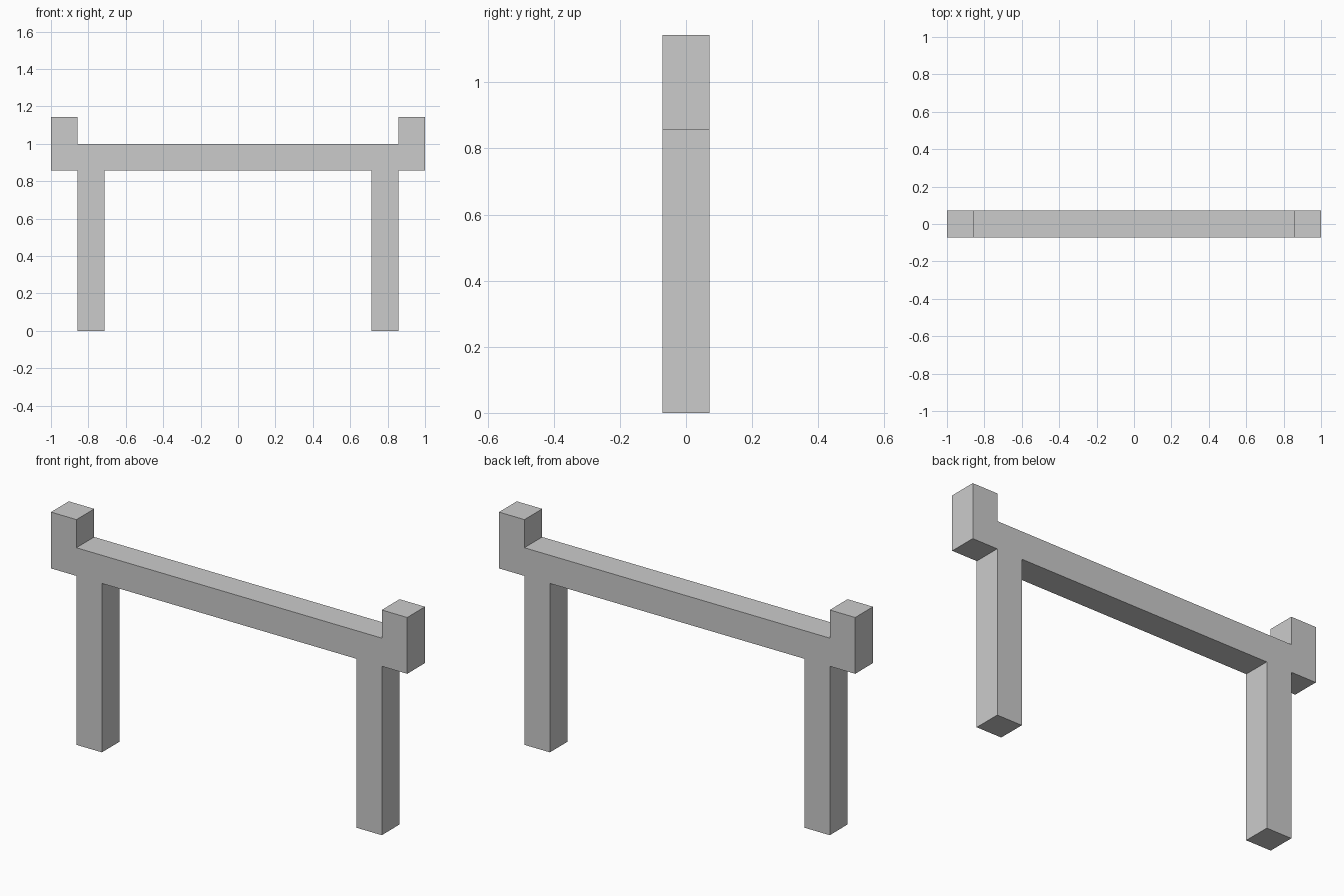
import bpy
import bmesh

if "Cube" in bpy.data.objects:
    bpy.data.objects.remove(bpy.data.objects["Cube"])

U = 1 / 7  # square section of every bar

# Right half of the front outline, from inner underside round to the top, in bar widths
half = [(5, 6), (5, 0), (6, 0), (6, 6), (7, 6), (7, 8), (6, 8), (6, 7)]
outline = half + [(-x, z) for x, z in reversed(half)]

# Beam, legs and raised ends as one continuous extruded frame
bm = bmesh.new()
front = bm.faces.new([bm.verts.new((x * U, -U / 2, z * U)) for x, z in outline])
result = bmesh.ops.extrude_face_region(bm, geom=[front], use_keep_orig=True)
back_verts = [g for g in result["geom"] if isinstance(g, bmesh.types.BMVert)]
bmesh.ops.translate(bm, verts=back_verts, vec=(0, U, 0))
bmesh.ops.recalc_face_normals(bm, faces=bm.faces)

mesh = bpy.data.meshes.new("barrier_frame")
bm.to_mesh(mesh)
bm.free()
bpy.context.collection.objects.link(bpy.data.objects.new("barrier_frame", mesh))
